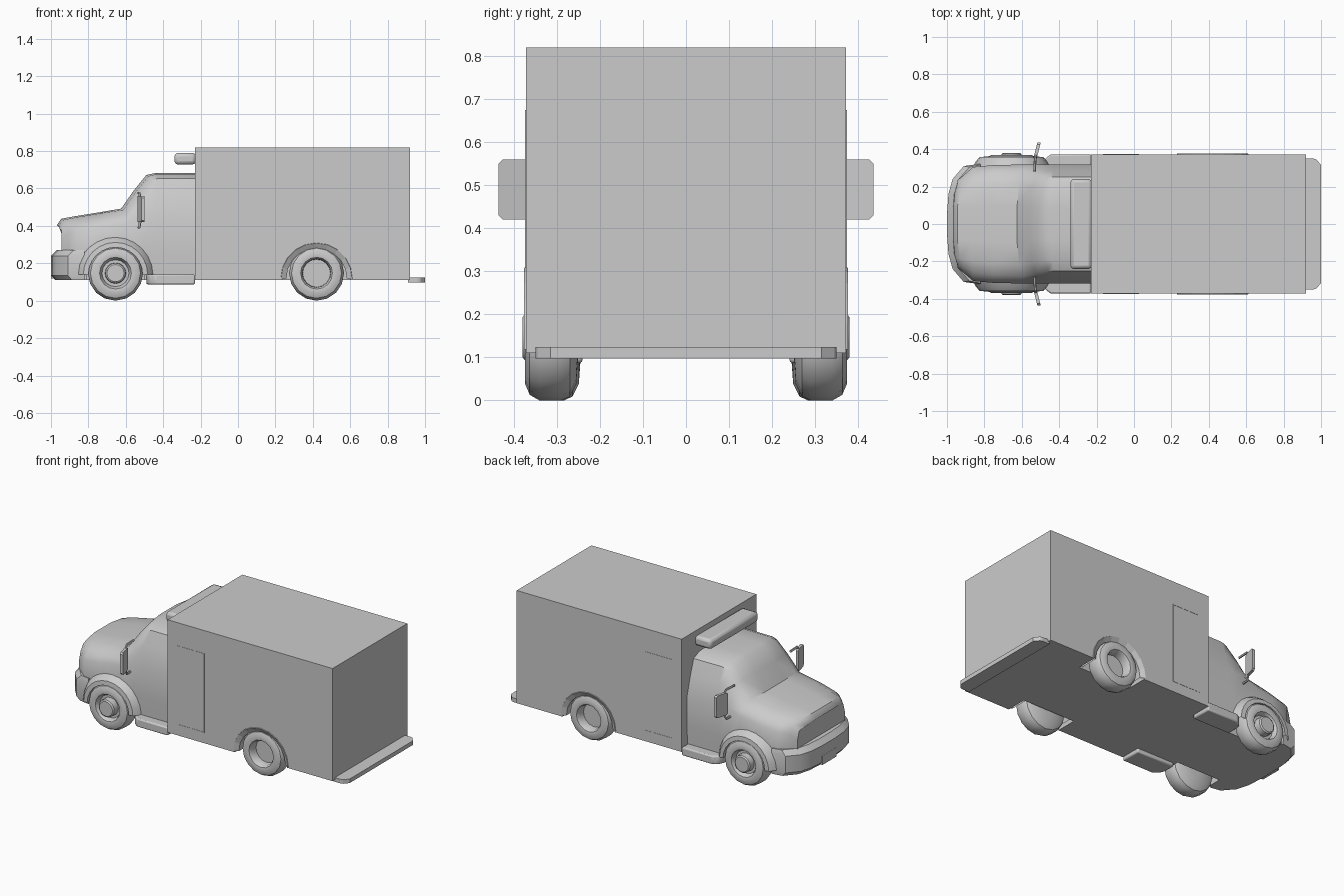
import bpy, bmesh, math

if "Cube" in bpy.data.objects:
    bpy.data.objects.remove(bpy.data.objects["Cube"])

def build(name, verts, faces, mirror=False, smooth=True, angle=35, bevel=0):
    me = bpy.data.meshes.new(name)
    me.from_pydata(verts, [], faces)
    bm = bmesh.new()
    bm.from_mesh(me)
    bmesh.ops.remove_doubles(bm, verts=bm.verts, dist=1e-5)
    bmesh.ops.recalc_face_normals(bm, faces=bm.faces)
    bm.to_mesh(me)
    bm.free()
    ob = bpy.data.objects.new(name, me)
    bpy.context.collection.objects.link(ob)
    if bevel:
        b = ob.modifiers.new("bevel", 'BEVEL')
        b.width, b.segments = bevel, 2
    if mirror:
        m = ob.modifiers.new("mirror", 'MIRROR')
        m.use_axis = (False, True, False)
        m.use_mirror_merge = False
    if smooth:
        bpy.ops.object.select_all(action='DESELECT')
        ob.select_set(True)
        bpy.context.view_layer.objects.active = ob
        bpy.ops.object.shade_smooth_by_angle(angle=math.radians(angle))
    return ob

def loft(name, rings, closed=True, caps=True, **kw):
    n = len(rings[0])
    verts = [p for r in rings for p in r]
    faces = []
    for i in range(len(rings) - 1):
        for j in range(n if closed else n - 1):
            k = (j + 1) % n
            faces.append((i*n + j, i*n + k, (i+1)*n + k, (i+1)*n + j))
    if caps:
        faces += [tuple(range(n)), tuple(range((len(rings)-1)*n, len(rings)*n))]
    return build(name, verts, faces, **kw)

def box(name, x0, x1, y0, y1, z0, z1, **kw):
    plan = [(x0, y0), (x1, y0), (x1, y1), (x0, y1)]
    return loft(name, [[(x, y, z) for x, y in plan] for z in (z0, z1)], **kw)

def prism(name, plan, z0, z1, **kw):
    return loft(name, [[(x, y, z) for x, y in plan] for z in (z0, z1)], **kw)

def lathe(name, cx, cz, prof, n=16, half=False, **kw):
    # turns (radius, y) pairs about a sideways axle
    m = n + 1 if half else n
    step = (math.pi if half else 2*math.pi) / n
    rings = [[(cx + r*math.cos(i*step), y, cz + r*math.sin(i*step)) for i in range(m)]
             for r, y in prof]
    return loft(name, rings, closed=not half, caps=not half, mirror=True, **kw)

def cut(ob, cutter):
    cutter.hide_render = True
    cutter.hide_set(True)
    m = ob.modifiers.new("cut", 'BOOLEAN')
    m.object, m.operation, m.solver = cutter, 'DIFFERENCE', 'EXACT'

FX, RX, AXLE = -0.655, 0.42, 0.147

# cargo box with rear wheel wells
cargo = box("cargo_box", -0.23, 0.92, -0.372, 0.372, 0.11, 0.82, smooth=False)
cut(cargo, lathe("rear_well_cutter", RX, 0.125, [(0.184, 0.24), (0.184, 0.45)], n=20, smooth=False))
lathe("rear_arch", RX, 0.118, [(0.192, 0.371), (0.19, 0.376), (0.162, 0.36), (0.162, 0.24)],
      n=10, half=True, smooth=False)

# side door seams
for nm, a in {"door_seam_front": (-0.167, -0.162, 0.175, 0.675),
              "door_seam_back": (0.021, 0.026, 0.175, 0.675),
              "door_seam_top": (-0.162, 0.021, 0.67, 0.675),
              "door_seam_bottom": (-0.162, 0.021, 0.175, 0.18)}.items():
    box(nm, a[0], a[1], 0.36, 0.3735, a[2], a[3], mirror=True, smooth=False)

# cab: cross-sections from nose to back (x, half width, top half width, top z, side setback)
stations = [(-0.968, 0.235, 0.22, 0.405, 0.025),
            (-0.945, 0.262, 0.235, 0.438, 0.035),
            (-0.87, 0.305, 0.255, 0.452, 0.01),
            (-0.75, 0.315, 0.27, 0.471, 0.0),
            (-0.625, 0.318, 0.28, 0.492, 0.03),
            (-0.555, 0.318, 0.265, 0.592, 0.03),
            (-0.49, 0.318, 0.25, 0.672, 0.03),
            (-0.44, 0.318, 0.25, 0.683, 0.01),
            (-0.23, 0.318, 0.252, 0.683, 0.0)]
rings = []
for x, w, wt, zt, dx in stations:
    belt = min(0.44, zt - 0.08)
    half = [(0.35*wt, zt, 0), (0.78*wt, zt - 0.006, 0.4*dx), (wt, zt - 0.03, dx),
            (wt + 0.45*(w - wt), zt - 0.03 - 0.4*(zt - 0.03 - belt), dx),
            (w, belt, dx), (w, 0.25, dx), (w - 0.005, 0.11, dx)]
    rings.append([(x + d, y, z) for y, z, d in half] +
                 [(x + d, -y, z) for y, z, d in reversed(half)])
cab = loft("cab", rings, angle=40)
cut(cab, lathe("front_well_cutter", FX, AXLE, [(0.158, 0.22), (0.158, 0.45)], n=20, smooth=False))

# front fenders
lathe("front_fender", FX, 0.14,
      [(0.205, 0.305), (0.19, 0.335), (0.172, 0.357), (0.145, 0.36), (0.145, 0.22)],
      n=12, half=True)

# front bumper wrapping round the nose
plan = [(-0.999, 0.06), (-0.992, 0.16), (-0.97, 0.24), (-0.91, 0.31), (-0.82, 0.322)]
plan = plan + [(x, -y) for x, y in reversed(plan)]
levels = [(0.11, 0.022), (0.135, 0.0), (0.24, 0.0), (0.27, 0.03)]
loft("front_bumper", [[(x + d if x < -0.85 else x, y*(1 - 0.6*d), z) for x, y in plan]
                      for z, d in levels])
box("front_plate", -1.0, -0.96, -0.07, 0.07, 0.118, 0.175, smooth=False)

# rear step
prism("rear_step", [(0.91, -0.35), (0.96, -0.35), (0.975, -0.345), (1.0, -0.315),
                    (1.0, 0.315), (0.975, 0.345), (0.96, 0.35), (0.91, 0.35)],
      0.098, 0.124, smooth=False)

# side steps under the cab doors
prism("cab_step", [(-0.23, 0.24), (-0.23, 0.372), (-0.445, 0.372), (-0.475, 0.35), (-0.49, 0.315),
                   (-0.49, 0.24)], 0.087, 0.14, mirror=True, bevel=0.008)

# light bar on the front of the cargo box
box("light_bar", -0.34, -0.225, -0.24, 0.24, 0.728, 0.79, bevel=0.018)

# mirrors: chamfered angled plate on two arms
outline = [(0.35, 0.43), (0.36, 0.42), (0.425, 0.42), (0.435, 0.43),
           (0.435, 0.55), (0.425, 0.56), (0.36, 0.56), (0.35, 0.55)]
loft("mirror", [[(-0.505 + 0.25*(y - 0.435) + t, y, z) for y, z in outline] for t in (-0.012, 0.006)],
     mirror=True, smooth=False)
for nm, za, zb in (("mirror_arm_top", 0.575, 0.545), ("mirror_arm_bottom", 0.392, 0.43)):
    path = [(-0.532, 0.28, za), (-0.528, 0.355, za), (-0.522, 0.375, zb)]
    loft(nm, [[(x + 0.007*math.cos(a*math.pi/3), y, z + 0.007*math.sin(a*math.pi/3))
               for a in range(6)] for x, y, z in path], mirror=True)

# wheels
tyre = [(0.04, 0.25), (0.108, 0.255), (0.138, 0.27), (0.147, 0.29), (0.147, 0.34),
        (0.134, 0.363), (0.108, 0.374), (0.085, 0.37), (0.076, 0.355)]
lathe("rear_wheel", RX, AXLE, tyre + [(0.074, 0.315), (0.01, 0.315)])
front = [(r, y - 0.006) for r, y in tyre]
lathe("front_wheel", FX, AXLE, front + [(0.072, 0.335), (0.056, 0.335), (0.054, 0.374), (0.046, 0.38),
                                       (0.01, 0.38)])
